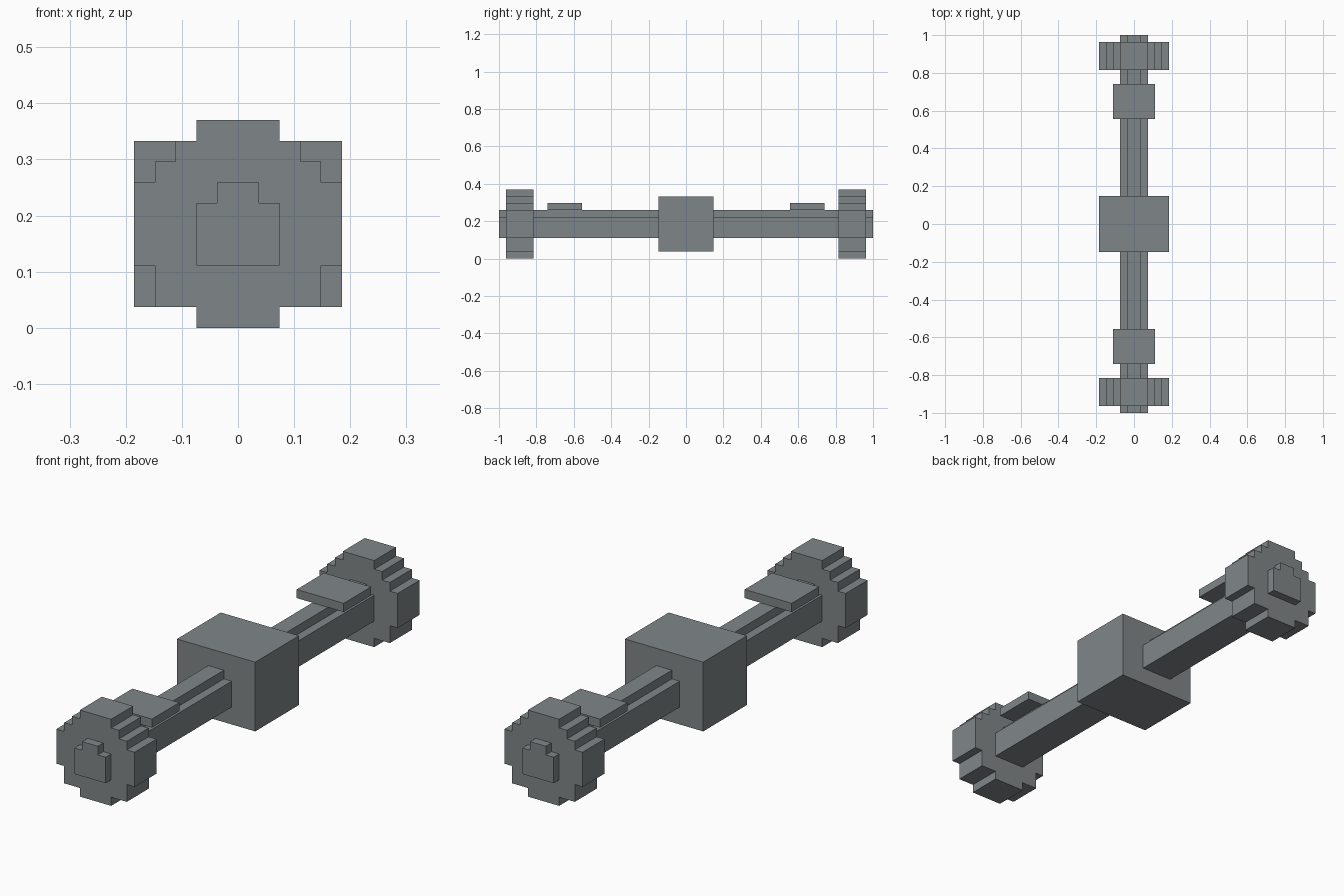
import bpy
import bmesh

U = 1 / 27  # block size: the whole model sits on this grid

cube = bpy.data.objects.get("Cube")
if cube:
    bpy.data.objects.remove(cube, do_unlink=True)

grey = bpy.data.materials.new("steel grey")
grey.use_nodes = True
colour = (0.213, 0.239, 0.246, 1)
grey.diffuse_color = colour
grey.node_tree.nodes["Principled BSDF"].inputs["Base Color"].default_value = colour


def stepped_bar(name, steps, y0, y1):
    """Extrude a symmetric stepped outline along y.
    steps: (half width, bottom, top) from the lowest to the highest, in blocks."""
    right = [(w, z) for w, low, high in steps for z in (low, high)]
    outline = right + [(-x, z) for x, z in reversed(right)]
    bm = bmesh.new()
    face = bm.faces.new([bm.verts.new((x * U, y0 * U, z * U)) for x, z in outline])
    extruded = bmesh.ops.extrude_face_region(bm, geom=[face])["geom"]
    verts = [v for v in extruded if isinstance(v, bmesh.types.BMVert)]
    bmesh.ops.translate(bm, verts=verts, vec=(0, (y1 - y0) * U, 0))
    bmesh.ops.recalc_face_normals(bm, faces=bm.faces)
    mesh = bpy.data.meshes.new(name)
    bm.to_mesh(mesh)
    bm.free()
    mesh.materials.append(grey)
    obj = bpy.data.objects.new(name, mesh)
    bpy.context.collection.objects.link(obj)
    return obj


# Long axle with a narrow rail on top, and the central housing
stepped_bar("axle", [(2, 3, 6), (1, 6, 7)], -27, 27)
stepped_bar("central_housing", [(5, 1, 9)], -4, 4)

# Stepped wheels and flat mounting pads at both ends
wheel_steps = [(2, 0, 1), (4, 1, 3), (5, 3, 7), (4, 7, 8), (3, 8, 9), (2, 9, 10)]
for end, side in (("front", -1), ("back", 1)):
    stepped_bar(end + "_wheel", wheel_steps, *sorted((side * 22, side * 26)))
    stepped_bar(end + "_pad", [(3, 7, 8)], *sorted((side * 15, side * 20)))
